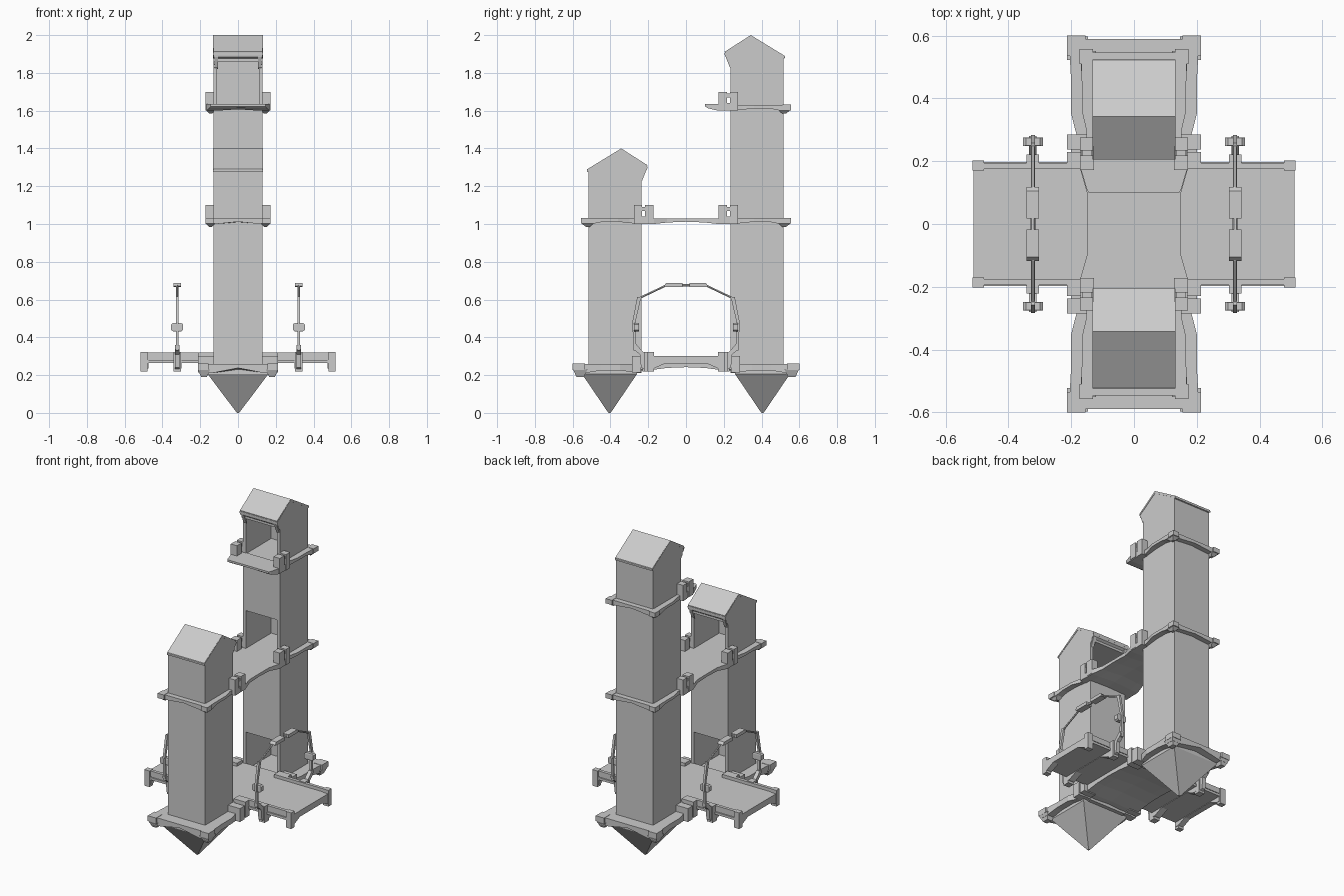
import bpy, bmesh, math
from mathutils import Vector

if "Cube" in bpy.data.objects:
    bpy.data.objects.remove(bpy.data.objects["Cube"])


def loft(name, rings):
    """Join equal-sized rings of points into a closed solid."""
    bm = bmesh.new()
    vs = [[bm.verts.new(p) for p in r] for r in rings]
    n = len(rings[0])
    for a, b in zip(vs, vs[1:]):
        for i in range(n):
            bm.faces.new((a[i], a[(i + 1) % n], b[(i + 1) % n], b[i]))
    bm.faces.new(vs[0])
    bm.faces.new(vs[-1])
    bmesh.ops.recalc_face_normals(bm, faces=bm.faces)
    me = bpy.data.meshes.new(name)
    bm.to_mesh(me)
    bm.free()
    ob = bpy.data.objects.new(name, me)
    bpy.context.collection.objects.link(ob)
    return ob


def prism(name, yz, x0, x1):
    return loft(name, [[(x, y, z) for y, z in yz] for x in (x0, x1)])


def taper(name, cx, cy, levels):
    """Stack of centred rectangles: (z, half x, half y)."""
    return loft(name, [[(cx - a, cy - b, z), (cx + a, cy - b, z),
                        (cx + a, cy + b, z), (cx - a, cy + b, z)]
                       for z, a, b in levels])


def box(name, x0, x1, y0, y1, z0, z1):
    return taper(name, (x0 + x1) / 2, (y0 + y1) / 2,
                 [(z, abs(x1 - x0) / 2, abs(y1 - y0) / 2) for z in (z0, z1)])


def deck(name, s, top, stations):
    """Deck lofted along y: (y, half width, side depth, middle depth)."""
    return loft(name, [[(-w, s * y, top), (w, s * y, top), (w, s * y, top - d),
                        (w * .7, s * y, top - d), (0, s * y, top - m),
                        (-w * .7, s * y, top - d), (-w, s * y, top - d)]
                       for y, w, d, m in stations])


def rod(name, p, q, r):
    p, q = Vector(p), Vector(q)
    d = (q - p).normalized()
    u = Vector((1, 0, 0))
    v = d.cross(u)
    return loft(name, [[c + r * (math.cos(k * math.pi / 3) * u + math.sin(k * math.pi / 3) * v)
                        for k in range(6)] for c in (p, q)])


# Towers, with rooms opening towards the middle
for side, s, rise, floors in (("front", -1, 0, (.26, 1.03)),
                              ("back", 1, .6, (.26, 1.03, 1.63))):
    e = 1.28 + rise
    tower = prism(side + "_tower", [(s * y, z) for y, z in (
        (.235, .21), (.515, .21), (.515, e - .005), (.525, e), (.523, e + .01),
        (.343, 1.4 + rise), (.205, e + .032), (.208, e + .005), (.222, e - .005),
        (.222, e - .02), (.235, e - .035))], -.13, .13)
    for i, f in enumerate(floors):
        h = .24 if f != floors[-1] else .23
        cut = box("room_cutter", -.11, .11, s * .15, s * .49, f - .005, f + h)
        cut.hide_render = True
        cut.hide_set(True)
        m = tower.modifiers.new("room", 'BOOLEAN')
        m.object = cut
        m.solver = 'EXACT'
    # Roof sheets slightly proud of the walls
    prism(side + "_roof", [(s * y, z + rise) for y, z in (
        (.205, 1.305), (.343, 1.4), (.525, 1.285), (.525, 1.275), (.343, 1.385), (.205, 1.295))],
        -.132, .132)
    for sx in (-1, 1):
        prism(side + "_eave_bracket", [(s * y, e + z) for y, z in (
            (.208, .01), (.24, .01), (.24, -.06), (.232, -.05))], sx * .105, sx * .125)

    # Pointed foundation
    taper(side + "_foundation", 0, s * .405, [(0, .006, .006), (.205, .16, .145), (.23, .16, .145)])

    # Base terrace
    deck(side + "_base_terrace", s, .26, [
        (.235, .18, .045, .04), (.28, .182, .045, .035), (.35, .2, .035, .03),
        (.45, .2, .035, .03), (.54, .205, .05, .03), (.59, .205, .05, .022)])
    for sx in (-1, 1):
        box(side + "_base_corner", sx * .155, sx * .213, s * .535, s * .6, .228, .262)
        taper(side + "_base_corner_foot", sx * .18, s * .56,
              [(.19, .015, .02), (.23, .033, .038)])
        box(side + "_base_post", sx * .13, sx * .213, s * .238, s * .285, .215, .30)
        box(side + "_base_link", sx * .14, sx * .2, s * .215, s * .24, .23, .29)
        box(side + "_deck_post", sx * .13, sx * .213, s * .19, s * .23, .22, .32)

    # Upper galleries
    for f in floors[1:]:
        deck(side + "_gallery", s, f, [
            (.235, .15, .03, .025), (.30, .152, .025, .022), (.36, .166, .018, .018),
            (.44, .166, .018, .018), (.50, .168, .03, .02), (.547, .168, .03, .018)])
        for sx in (-1, 1):
            box(side + "_gallery_corner", sx * .13, sx * .173, s * .51, s * .557, f - .028, f + .002)
            taper(side + "_gallery_corner_foot", sx * .145, s * .52,
                  [(f - .045, .008, .01), (f - .028, .024, .032)])
            box(side + "_tower_post", sx * .128, sx * .172, s * .234, s * .275, f - .03, f + .07)
            box(side + "_bridge_post", sx * .128, sx * .172, s * .172, s * .218, f - .025, f + .07)
            for z in (-.01, .04):
                box(side + "_post_link", sx * .135, sx * .165, s * .215, s * .237, f + z, f + z + .02)

# Upper bridge between towers
deck("upper_bridge", 1, 1.03, [
    (-.24, .17, .03, .026), (-.17, .17, .03, .022), (-.1, .15, .022, .012), (0, .149, .018, .01),
    (.1, .15, .022, .012), (.17, .17, .03, .022), (.24, .17, .03, .026)])

# Top balcony on the back tower
deck("top_balcony", 1, 1.635, [
    (.1, .145, .012, .012), (.115, .152, .022, .02), (.17, .168, .035, .028), (.24, .168, .035, .028)])

# Ground deck
deck("ground_deck", 1, .30, [
    (-.24, .13, .075, .07), (-.2, .19, .075, .07), (-.1, .19, .062, .055), (0, .19, .058, .05),
    (.1, .19, .062, .055), (.2, .19, .075, .07), (.24, .13, .075, .07)])

# Side wings with rails, ribs and hoop arches
rib = [(-.195, .30), (.195, .30), (.195, .235), (.17, .235), (.11, .262),
       (-.11, .262), (-.17, .235), (-.195, .235)]
for side, sx in (("left", -1), ("right", 1)):
    box(side + "_wing", sx * .18, sx * .512, -.19, .19, .265, .30)
    prism(side + "_end_rib", rib, sx * .475, sx * .512)
    prism(side + "_middle_rib", rib, sx * .30, sx * .342)
    x = sx * .322
    for s in (-1, 1):
        box(side + "_rail", sx * .13, sx * .512, s * .175, s * .195, .285, .32)
        box(side + "_rail_ledge", sx * .2, sx * .5, s * .19, s * .198, .265, .28)
        box(side + "_end_post", sx * .478, sx * .515, s * .17, s * .203, .22, .322)
        box(side + "_hoop_socket", x - .02, x + .02, s * .18, s * .222, .22, .323)
        prism(side + "_hoop_clasp", [(s * y, z) for y, z in (
            (.215, .23), (.238, .24), (.245, .31), (.275, .335), (.28, .36),
            (.262, .36), (.238, .335), (.215, .31))], x - .012, x + .012)
        prism(side + "_hoop_upright", [(s * y, z) for y, z in (
            (.262, .33), (.278, .33), (.284, .48), (.258, .615), (.238, .61), (.268, .48))],
            x - .007, x + .007)
        # Octagonal lamp on each upright
        taper(side + "_lamp", x, s * .262,
              [(.432, .022, .012), (.44, .032, .014), (.468, .032, .014), (.476, .022, .012)])
        rod(side + "_hoop_brace", (x, s * .248, .607), (x, s * .105, .675), .006)
        prism(side + "_hoop_top", [(s * y, z) for y, z in (
            (.018, .666), (.11, .666), (.118, .672), (.105, .687), (.018, .687))],
            x - .02, x + .02)
    rod(side + "_hoop_joint", (x, -.03, .676), (x, .03, .676), .008)
